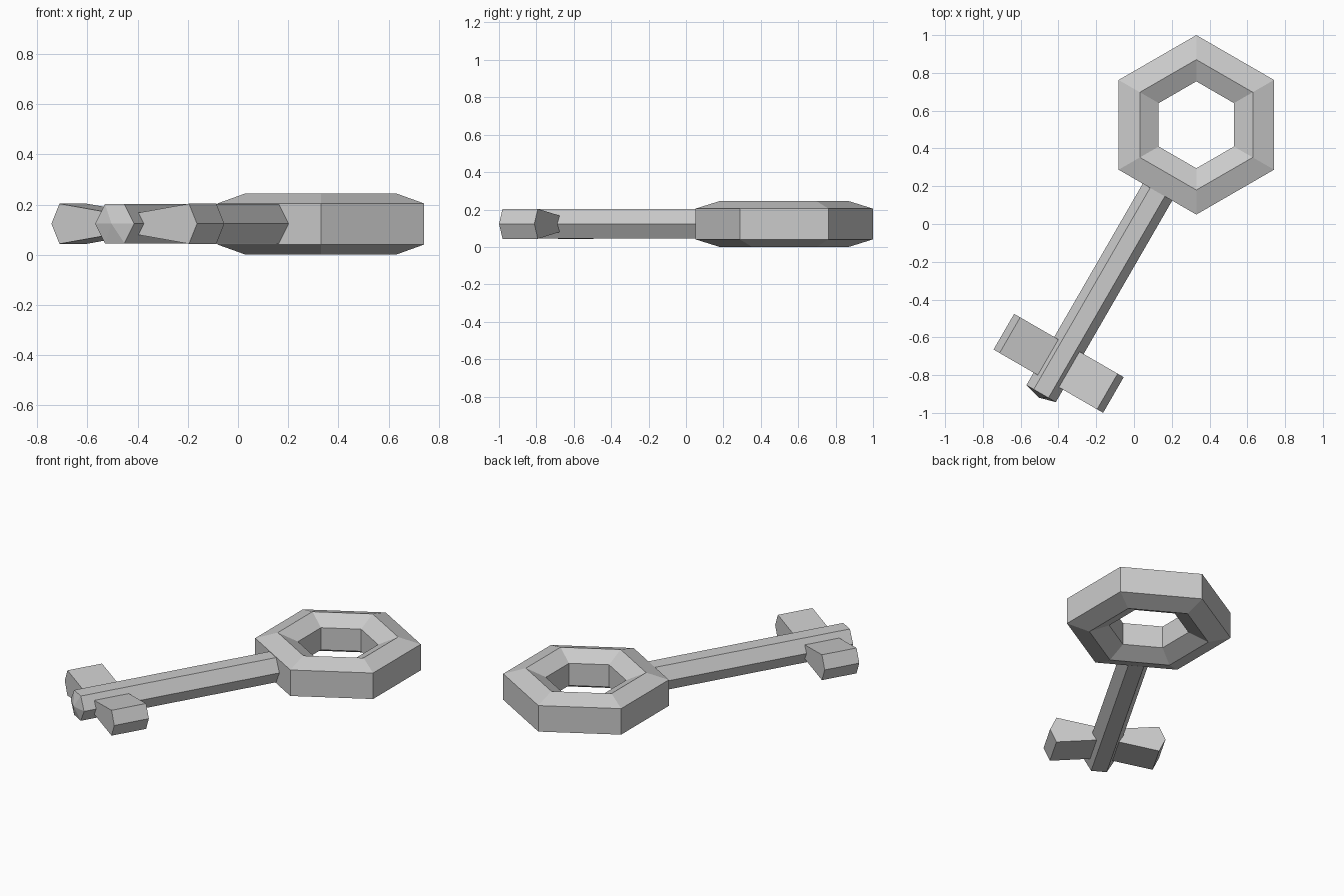
import bpy, bmesh, math
from mathutils import Matrix, Vector

cube = bpy.data.objects.get("Cube")
if cube:
    bpy.data.objects.remove(cube, do_unlink=True)

# One plain metal colour
COLOUR = (0.6, 0.6, 0.6, 1.0)
metal = bpy.data.materials.new("grey_metal")
metal.use_nodes = True
metal.diffuse_color = COLOUR
metal.node_tree.nodes["Principled BSDF"].inputs["Base Color"].default_value = COLOUR

RING_CENTRE = Vector((0.33, 0.525, 0.1225))
MID_Z = 0.1235
LENGTH = 1.643                      # ring centre to shaft end

# Key frame: local x across the shaft, local y along it towards the ring
turn = Matrix.Rotation(math.radians(-30), 4, 'Z')
tip = RING_CENTRE + turn @ Vector((0, -LENGTH, 0))
tip.z = MID_Z
KEY_FRAME = Matrix.Translation(tip) @ turn


def finish(name, bm, matrix):
    bmesh.ops.recalc_face_normals(bm, faces=bm.faces)
    mesh = bpy.data.meshes.new(name)
    bm.to_mesh(mesh)
    bm.free()
    mesh.transform(matrix)
    mesh.materials.append(metal)
    obj = bpy.data.objects.new(name, mesh)
    bpy.context.collection.objects.link(obj)
    return obj


def bridge(bm, loop_a, loop_b):
    n = len(loop_a)
    for i in range(n):
        j = (i + 1) % n
        bm.faces.new((loop_a[i], loop_a[j], loop_b[j], loop_b[i]))


# Ring handle: a six-sided section swept round a hexagon
section = [(0.475, -0.082), (0.475, 0.082), (0.345, 0.1225),
           (0.23, 0.07), (0.23, -0.07), (0.345, -0.1225)]
bm = bmesh.new()
loops = []
for k in range(6):
    a = math.radians(90 + 60 * k)
    loops.append([bm.verts.new((r * math.cos(a), r * math.sin(a), z))
                  for r, z in section])
for k in range(6):
    bridge(bm, loops[k], loops[(k + 1) % 6])
finish("ring_handle", bm, Matrix.Translation(RING_CENTRE))

# Shaft: hexagonal bar with a shallow pointed end
bm = bmesh.new()
ends = []
for y in (0, LENGTH - 0.3):
    ends.append([bm.verts.new((0.09 * math.cos(math.radians(60 * k)), y,
                               0.09 * math.sin(math.radians(60 * k))))
                 for k in range(6)])
bridge(bm, *ends)
bm.faces.new(ends[1])
point = bm.verts.new((0, -0.025, 0))
for k in range(6):
    bm.faces.new((ends[0][k], ends[0][(k + 1) % 6], point))
finish("shaft", bm, KEY_FRAME)

# Teeth: one flared wing with a pointed outer edge on each side of the shaft
wing = [(0, 0.034), (0.298, 0.08), (0.335, 0), (0.298, -0.08), (0, -0.034)]
for name, side in (("left_tooth", 1), ("right_tooth", -1)):
    bm = bmesh.new()
    caps = [[bm.verts.new((side * x, y, z)) for x, z in wing]
            for y in (0.076, 0.294)]
    bridge(bm, *caps)
    for cap in caps:
        bm.faces.new(cap)
    finish(name, bm, KEY_FRAME)
